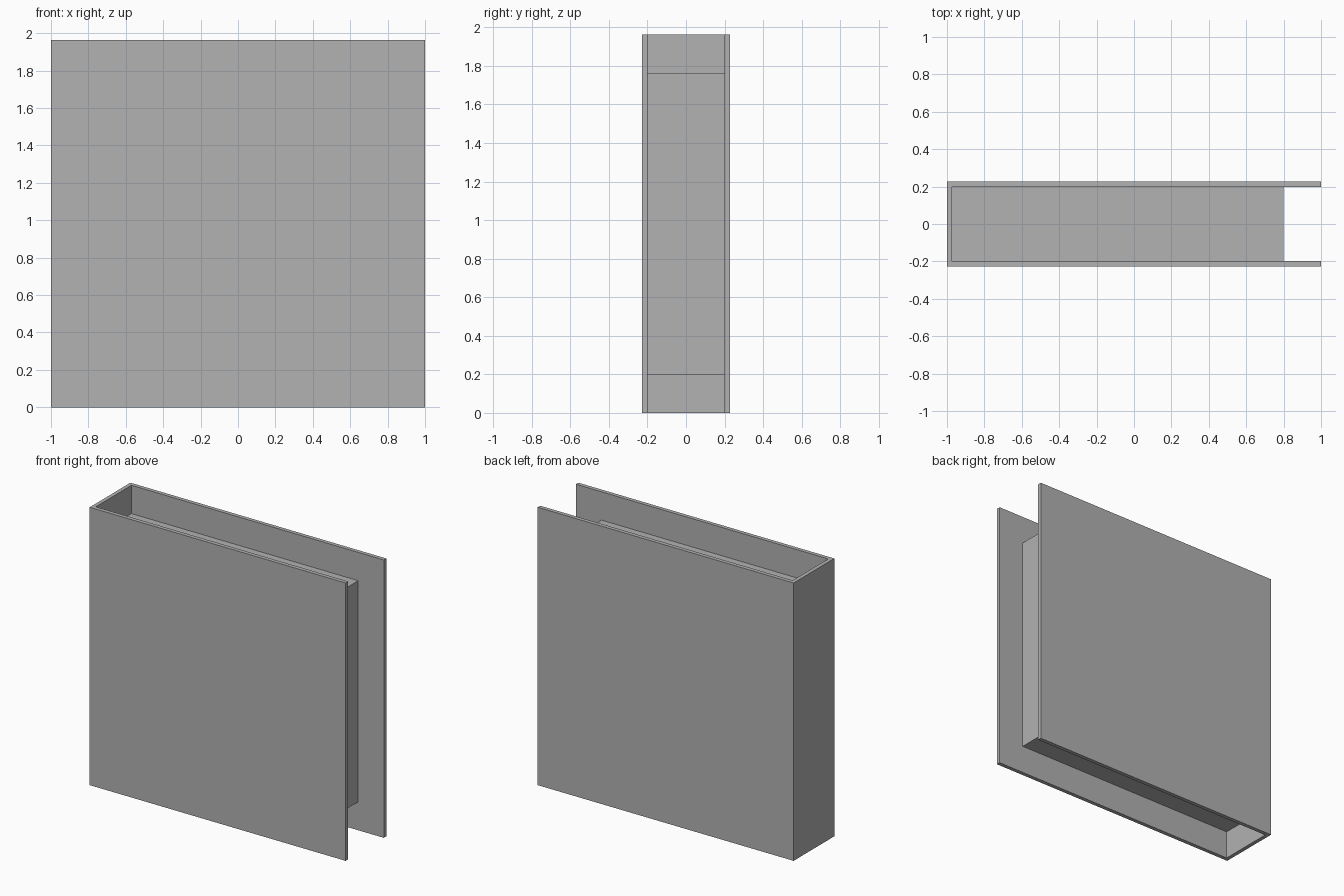
import bpy
import bmesh

if "Cube" in bpy.data.objects:
    bpy.data.objects.remove(bpy.data.objects["Cube"], do_unlink=True)

# Overall sizes
HEIGHT = 1.963      # cover height
HALF = 0.227        # half of the outer depth
BOARD = 0.028       # board thickness
MARGIN = 0.2        # how far the block sits inside the cover edges
INNER = HALF - BOARD

grey = bpy.data.materials.new("plain grey")
grey.use_nodes = True
colour = (0.445, 0.445, 0.445, 1)
grey.diffuse_color = colour
grey.node_tree.nodes["Principled BSDF"].inputs["Base Color"].default_value = colour


def extrude_profile(name, points, bottom, top):
    """Raise a flat xy outline from bottom to top as a closed solid."""
    bm = bmesh.new()
    face = bm.faces.new([bm.verts.new((x, y, bottom)) for x, y in points])
    raised = bmesh.ops.extrude_face_region(bm, geom=[face], use_keep_orig=True)
    verts = [v for v in raised["geom"] if isinstance(v, bmesh.types.BMVert)]
    bmesh.ops.translate(bm, verts=verts, vec=(0, 0, top - bottom))
    bmesh.ops.recalc_face_normals(bm, faces=bm.faces)
    mesh = bpy.data.meshes.new(name)
    bm.to_mesh(mesh)
    bm.free()
    mesh.materials.append(grey)
    obj = bpy.data.objects.new(name, mesh)
    bpy.context.collection.objects.link(obj)
    return obj


# Spine with front and back boards, one U-shaped wrap
half_outline = [(-1 + BOARD, INNER), (1, INNER), (1, HALF), (-1, HALF)]
mirrored = [(x, -y) for x, y in reversed(half_outline)]
extrude_profile("cover", half_outline + mirrored, 0, HEIGHT)

# Inner block, set against the spine and held between the boards
left, right = -1 + BOARD, 1 - MARGIN
block_outline = [(left, -INNER), (right, -INNER), (right, INNER), (left, INNER)]
extrude_profile("page_block", block_outline, MARGIN, HEIGHT - MARGIN)
